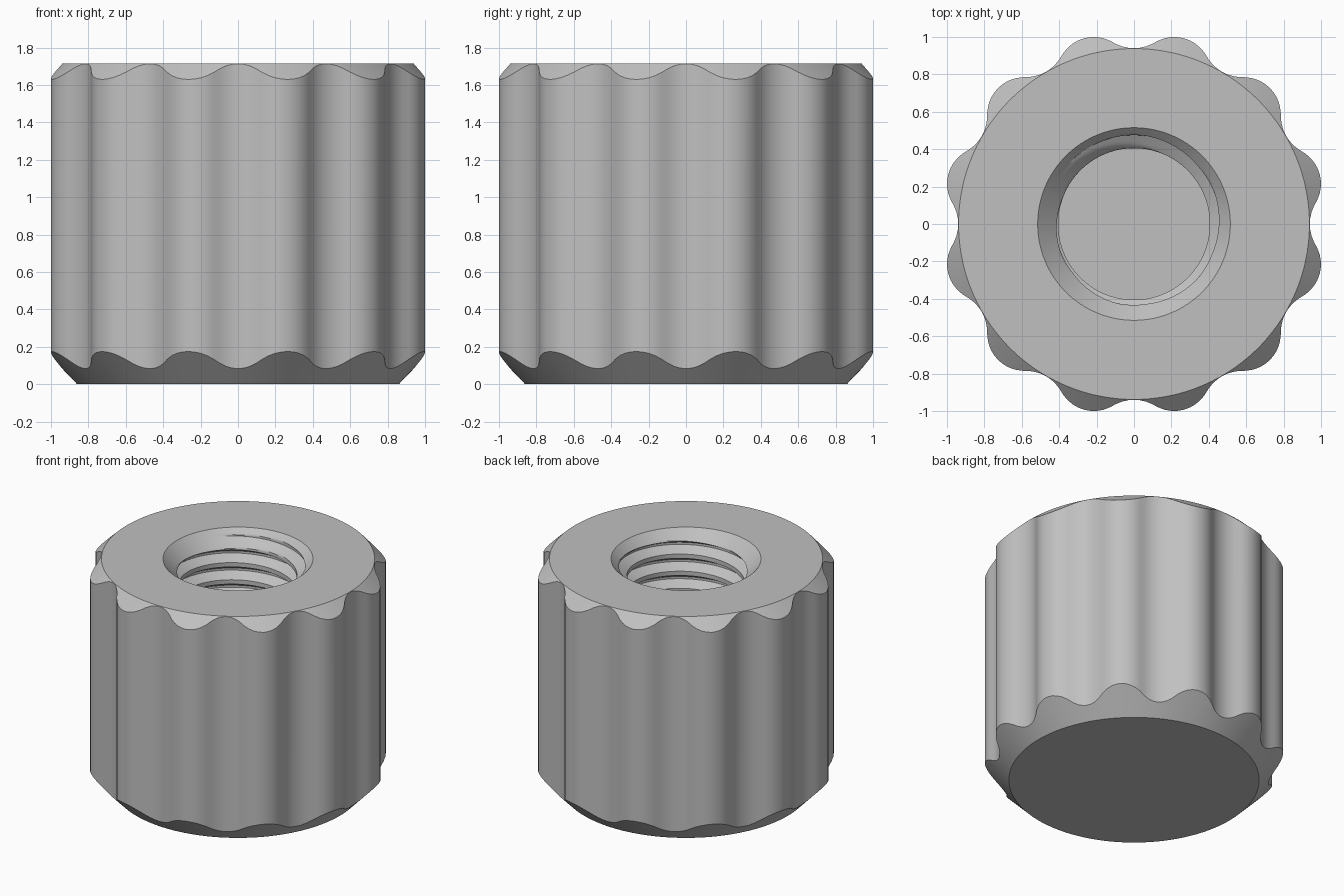
import bpy, bmesh, math

if "Cube" in bpy.data.objects:
    bpy.data.objects.remove(bpy.data.objects["Cube"])

N = 192                      # columns around the axis (16 per lobe)
TOP, FLOOR = 1.715, 0.5      # knob height, bottom of the blind hole
PITCH, MINOR, MAJOR, MOUTH = 0.13, 0.405, 0.475, 0.515
LOBE_D, LOBE_R = 0.83, 0.198     # lobe arc centre distance and radius
DIP_D, DIP_R = 1.158, 0.218      # valley arc centre distance and radius

bm = bmesh.new()


def grip_radius(a):
    """Twelve round lobes blended by concave arcs."""
    half = math.radians(15)
    phi = abs((a % (2 * half)) - half)
    if phi < math.radians(8.4):
        return LOBE_D * math.cos(phi) + math.sqrt(LOBE_R**2 - (LOBE_D * math.sin(phi))**2)
    psi = half - phi
    return DIP_D * math.cos(psi) - math.sqrt(DIP_R**2 - (DIP_D * math.sin(psi))**2)


def hole_radius(a, z):
    """Right-hand thread opened by a countersink at the mouth."""
    u = ((z - 1.662) / PITCH - a / (2 * math.pi) + 0.25) % 1.0
    t = min(u, 1 - u) * PITCH - PITCH / 16
    r = max(MINOR, MAJOR - max(t, 0) * math.sqrt(3))
    if z < FLOOR + 0.04:
        r = MINOR
    return max(r, MOUTH - (TOP - z))


def skin(point, rows, cols=N):
    """Quad grid around the axis from point(angle, row)."""
    grid = [[bm.verts.new(point(2 * math.pi * j / N, i)) for j in range(cols + 1)]
            for i in range(rows)]
    for i in range(rows - 1):
        for j in range(cols):
            bm.faces.new((grid[i][j], grid[i][j + 1], grid[i + 1][j + 1], grid[i + 1][j]))
    return grid


def polar(a, r, z):
    return (r * math.cos(a), r * math.sin(a), z)


def outer_point(a, i):
    r = grip_radius(a)
    return polar(a, *[
        (0.86, 0),                          # base rim
        (r, (r - 0.86) * 1.04),             # lower chamfer edge
        (r, TOP - (r - 0.938) * 0.95),      # upper chamfer edge
        (0.938, TOP),                       # top rim
        (MOUTH, TOP),                       # hole mouth
    ][i])


def thread_point(a, i):
    z = 1.662 + PITCH * (a / (2 * math.pi) - 0.25 + (i - ROWS + 32) / 16)
    z = min(max(z, FLOOR), TOP)
    return polar(a, hole_radius(a, z), z)


# Fluted outside, chamfers and top face
outer = skin(outer_point, 5)
bm.faces.new(outer[0][:N])

# Threaded blind hole, its rows following the helix
ROWS = int((TOP - FLOOR) / PITCH + 4) * 16
skin(thread_point, ROWS)
bm.faces.new([bm.verts.new(polar(2 * math.pi * j / N, MINOR, FLOOR)) for j in range(N)])

# Weld the seams
bmesh.ops.remove_doubles(bm, verts=bm.verts, dist=1e-4)
bmesh.ops.recalc_face_normals(bm, faces=bm.faces)

mesh = bpy.data.meshes.new("fluted_knob")
bm.to_mesh(mesh)
bm.free()
knob = bpy.data.objects.new("fluted_knob", mesh)
bpy.context.collection.objects.link(knob)

grey = bpy.data.materials.new("plain grey")
grey.diffuse_color = (0.53, 0.53, 0.53, 1)
grey.use_nodes = True
grey.node_tree.nodes["Principled BSDF"].inputs["Base Color"].default_value = grey.diffuse_color
mesh.materials.append(grey)

bpy.context.view_layer.objects.active = knob
knob.select_set(True)
bpy.ops.object.shade_smooth_by_angle(angle=math.radians(30))
